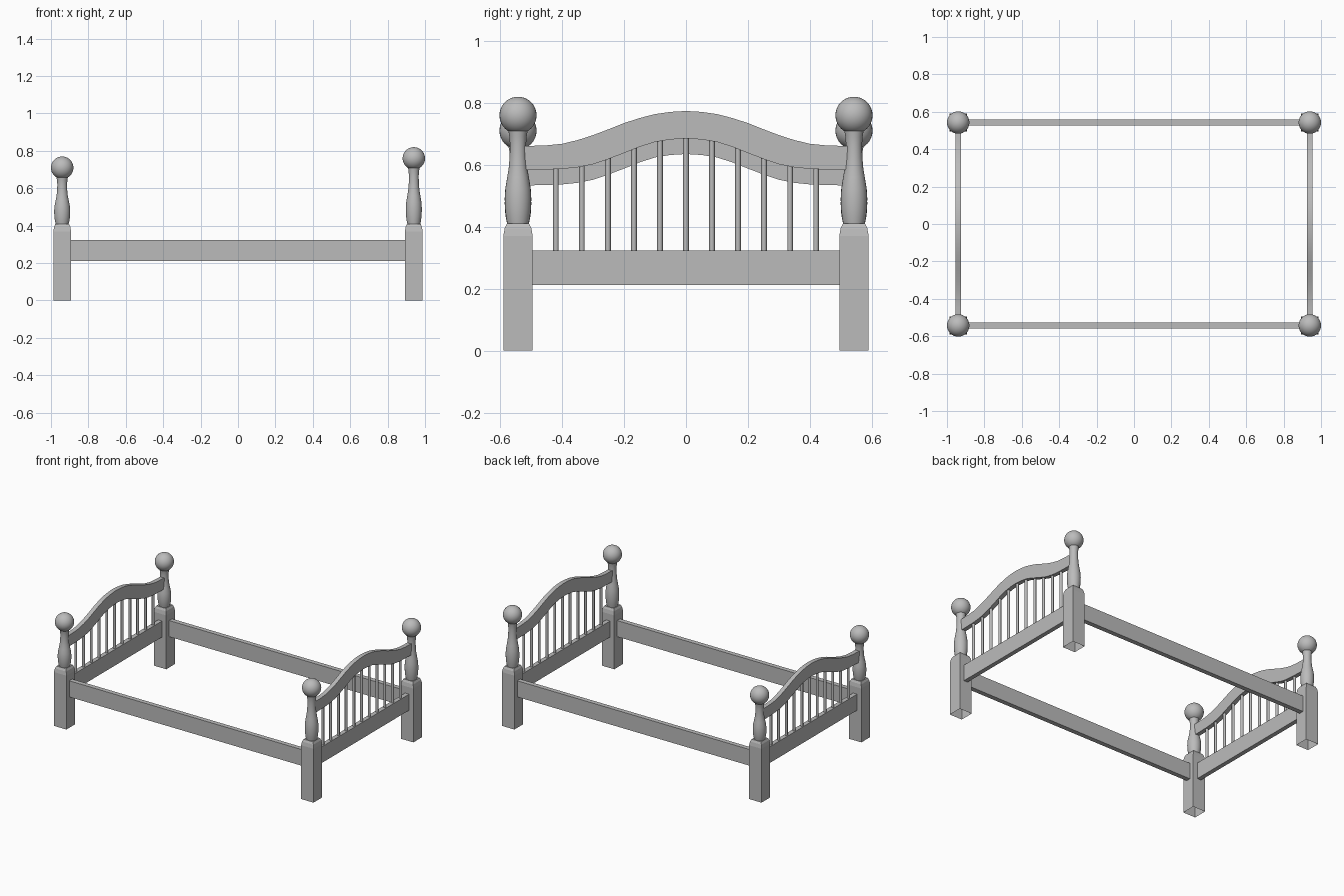
import bpy, bmesh, math

cube = bpy.data.objects.get("Cube")
if cube:
    bpy.data.objects.remove(cube, do_unlink=True)

wood = bpy.data.materials.new("plain_grey")
wood.use_nodes = True
GREY = (0.5, 0.5, 0.5, 1)
wood.diffuse_color = GREY
wood.node_tree.nodes["Principled BSDF"].inputs["Base Color"].default_value = GREY

PX, PY = 0.94, 0.5425      # post centres
LEG_TOP, LEG_HALF = 0.41, 0.0475


def finish(name, bm, smooth=False):
    bmesh.ops.recalc_face_normals(bm, faces=bm.faces)
    mesh = bpy.data.meshes.new(name)
    bm.to_mesh(mesh)
    bm.free()
    mesh.materials.append(wood)
    ob = bpy.data.objects.new(name, mesh)
    bpy.context.collection.objects.link(ob)
    if smooth:
        bpy.ops.object.select_all(action='DESELECT')
        ob.select_set(True)
        bpy.context.view_layer.objects.active = ob
        bpy.ops.object.shade_smooth_by_angle(angle=math.radians(40))
    return ob


def loft(bm, rings, close=True):
    """Bridge a list of equal-length point rings; optionally cap the top."""
    loops = [[bm.verts.new(p) for p in ring] for ring in rings]
    n = len(loops[0])
    for a, b in zip(loops, loops[1:]):
        for i in range(n):
            j = (i + 1) % n
            bm.faces.new((a[i], a[j], b[j], b[i]))
    if close:
        bm.faces.new(loops[-1])


def box(name, centre, size):
    bm = bmesh.new()
    bmesh.ops.create_cube(bm, size=1)
    for v in bm.verts:
        v.co = [c + p * s for c, p, s in zip(centre, v.co, size)]
    return finish(name, bm)


def square(x, y, z, h):
    return [(x + sx * h, y + sy * h, z) for sx, sy in ((-1, -1), (1, -1), (1, 1), (-1, 1))]


def circle(x, y, z, r, n=24):
    return [(x + r * math.cos(2 * math.pi * i / n), y + r * math.sin(2 * math.pi * i / n), z)
            for i in range(n)]


# Turned baluster: (fraction of height, radius)
TURNING = [(0, .035), (.07, .039), (.16, .042), (.27, .043), (.38, .041), (.5, .035),
           (.6, .030), (.72, .027), (.85, .026), (.94, .028), (1, .031)]


def post(name, x, y, ball_z):
    # Square leg, open underneath, with a chamfered shoulder
    bm = bmesh.new()
    loft(bm, [square(x, y, 0, LEG_HALF), square(x, y, 0.37, LEG_HALF),
              square(x, y, 0.395, 0.043), square(x, y, LEG_TOP, 0.036)])
    finish(name + "_leg", bm)
    # Turned upper part
    bm = bmesh.new()
    height = ball_z - 0.05 - LEG_TOP
    loft(bm, [circle(x, y, LEG_TOP + t * height, r) for t, r in TURNING])
    finish(name + "_turning", bm, True)
    # Ball finial
    bm = bmesh.new()
    bmesh.ops.create_uvsphere(bm, u_segments=32, v_segments=16, radius=0.06)
    bmesh.ops.translate(bm, verts=bm.verts, vec=(x, y, ball_z))
    finish(name + "_ball", bm, True)


# Half outline of the arched board: (y, bottom z, top z)
ARCH = [(0, .685, .774), (.05, .682, .771), (.1, .674, .764), (.15, .658, .751),
        (.2, .638, .735), (.25, .619, .715), (.3, .602, .696), (.35, .592, .680),
        (.4, .587, .668), (.45, .585, .663), (.54, .583, .660)]


def arch(name, x, drop):
    bm = bmesh.new()
    t = 0.015
    outline = [(-y, b, c) for y, b, c in reversed(ARCH[1:])] + ARCH
    loft(bm, [[(x - t, y, b - drop), (x + t, y, b - drop),
               (x + t, y, c - drop), (x - t, y, c - drop)] for y, b, c in outline])
    finish(name, bm, True)


def arch_bottom(y):
    for (y0, b0, _), (y1, b1, _) in zip(ARCH, ARCH[1:]):
        if y0 <= abs(y) <= y1:
            return b0 + (b1 - b0) * (abs(y) - y0) / (y1 - y0)


# Headboard at +x, slightly lower footboard at -x
for end, sx, drop in (("headboard", 1, 0), ("footboard", -1, 0.05)):
    for side, sy in (("front", -1), ("back", 1)):
        post(f"{end}_{side}_post", sx * PX, sy * PY, 0.76 - drop)
    arch(end + "_arch", sx * PX, drop)
    box(end + "_rail", (sx * PX, 0, 0.2675), (0.03, 2 * PY, 0.111))
    for i in range(-5, 6):
        y = i * 0.084
        bm = bmesh.new()
        loft(bm, [circle(sx * PX, y, 0.315, 0.009, 12),
                  circle(sx * PX, y, arch_bottom(y) - drop + 0.012, 0.009, 12)])
        finish(f"{end}_spindle_{i + 6}", bm, True)

# Long side rails
for side, sy in (("front", -1), ("back", 1)):
    box(side + "_side_rail", (0, sy * PY, 0.2675), (2 * PX, 0.032, 0.111))
